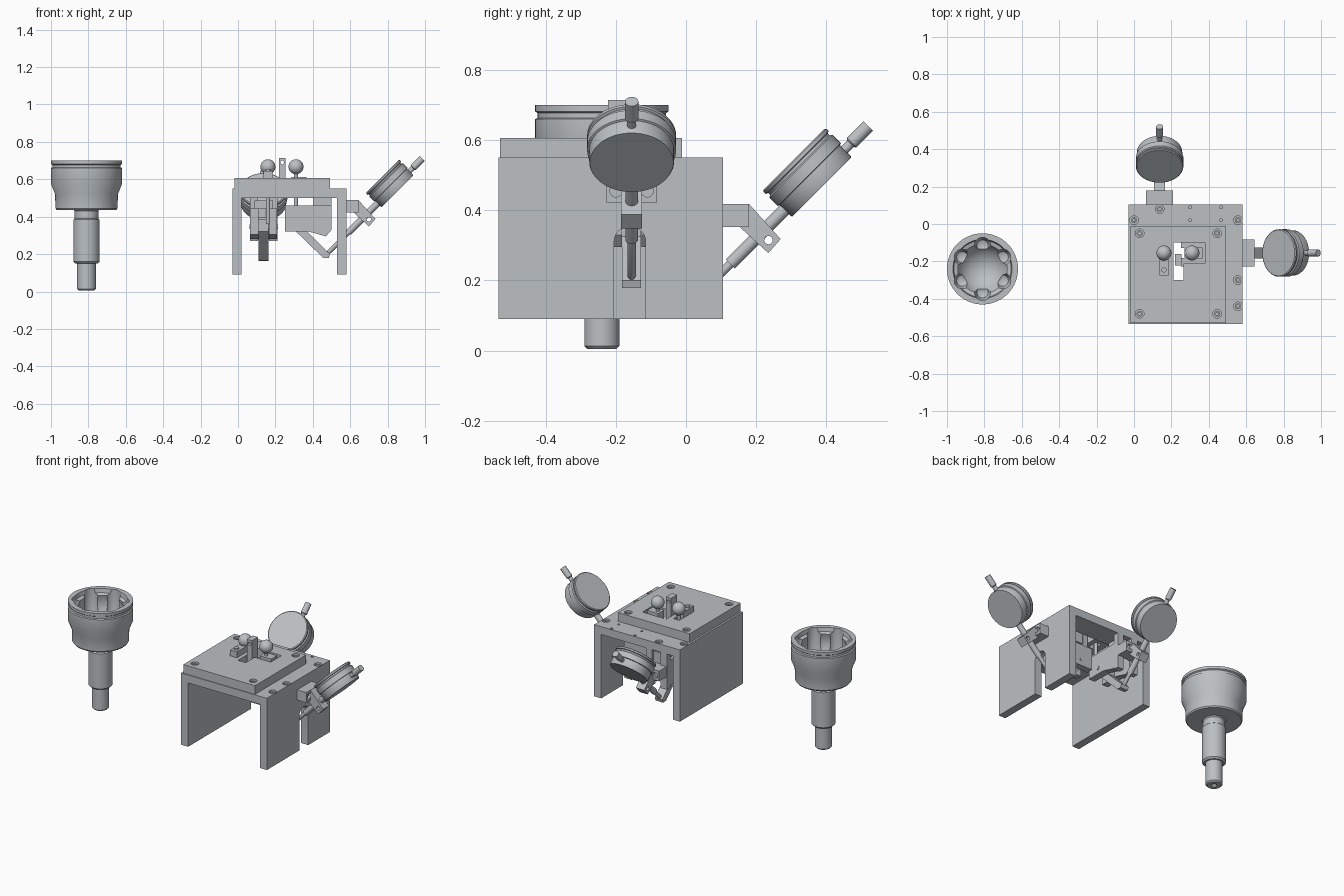
import bpy, bmesh
from math import radians, cos, sin, pi
from mathutils import Matrix, Vector

cube = bpy.data.objects.get("Cube")
if cube:
    bpy.data.objects.remove(cube, do_unlink=True)

steel = bpy.data.materials.new("steel_grey")
steel.use_nodes = True
steel.diffuse_color = (0.5, 0.53, 0.55, 1)
steel.node_tree.nodes["Principled BSDF"].inputs["Base Color"].default_value = steel.diffuse_color
I = Matrix.Identity(4)


def T(x, y, z):
    return Matrix.Translation((x, y, z))


def finish(name, bm, place=I, smooth=False):
    bmesh.ops.recalc_face_normals(bm, faces=bm.faces)
    me = bpy.data.meshes.new(name)
    bm.transform(place)
    bm.to_mesh(me)
    bm.free()
    me.materials.append(steel)
    ob = bpy.data.objects.new(name, me)
    bpy.context.collection.objects.link(ob)
    if smooth:
        smooth_shade(ob)
    return ob


def smooth_shade(ob):
    bpy.ops.object.select_all(action='DESELECT')
    ob.select_set(True)
    bpy.context.view_layer.objects.active = ob
    bpy.ops.object.shade_smooth_by_angle(angle=radians(30))


def prism(name, outline, half, place=I):
    """Extrude an outline in the local xz plane symmetrically along y."""
    bm = bmesh.new()
    face = bm.faces.new([bm.verts.new((x, -half, z)) for x, z in outline])
    ext = bmesh.ops.extrude_face_region(bm, geom=[face])["geom"]
    bmesh.ops.translate(bm, verts=[v for v in ext if isinstance(v, bmesh.types.BMVert)],
                        vec=(0, 2 * half, 0))
    return finish(name, bm, place)


def box(name, x0, x1, y0, y1, z0, z1, place=I):
    mid = (y0 + y1) / 2
    return prism(name, [(x0, z0), (x1, z0), (x1, z1), (x0, z1)], (y1 - y0) / 2, place @ T(0, mid, 0))


def lathe(name, profile, place=I, sides=48):
    """Revolve (radius, height) points round the local z axis."""
    bm = bmesh.new()
    vs = [bm.verts.new((r, 0, z)) for r, z in profile]
    es = [bm.edges.new(p) for p in zip(vs, vs[1:])]
    bmesh.ops.spin(bm, geom=vs + es, cent=(0, 0, 0), axis=(0, 0, 1), angle=2 * pi,
                   steps=sides, use_duplicate=False)
    bmesh.ops.remove_doubles(bm, verts=bm.verts, dist=1e-5)
    return finish(name, bm, place, True)


def cylinder(name, r, z0, z1, place=I, sides=24):
    return lathe(name, [(0, z0), (r, z0), (r, z1), (0, z1)], place, sides)


def cut(ob, cutters):
    for c in cutters:
        m = ob.modifiers.new("cut", 'BOOLEAN')
        m.operation, m.object, m.solver = 'DIFFERENCE', c, 'EXACT'
    bpy.context.view_layer.update()
    me = bpy.data.meshes.new_from_object(ob.evaluated_get(bpy.context.evaluated_depsgraph_get()))
    ob.modifiers.clear()
    ob.data = me
    for c in cutters:
        bpy.data.objects.remove(c, do_unlink=True)
    smooth_shade(ob)


def ball(name, r, place):
    bm = bmesh.new()
    bmesh.ops.create_uvsphere(bm, u_segments=32, v_segments=16, radius=r)
    return finish(name, bm, place, True)


# Joint housing: stepped shaft, flared cup, hollow bowl with six ball tracks
outer = [(0, 0.03), (0.018, 0.005), (0.042, 0.005), (0.05, 0.013), (0.05, 0.15), (0.06, 0.15),
         (0.07, 0.16), (0.07, 0.385), (0.063, 0.39), (0.063, 0.43), (0.07, 0.437), (0.16, 0.437),
         (0.166, 0.445), (0.168, 0.52), (0.19, 0.575), (0.19, 0.66), (0.183, 0.664), (0.183, 0.677),
         (0.19, 0.682), (0.19, 0.7), (0.158, 0.7), (0.153, 0.675)]
bowl = [(0.14 * cos(radians(a)), 0.62 + 0.14 * sin(radians(a))) for a in range(20, -91, -10)]
cup_place = T(-0.81, -0.24, 0)
cup = lathe("joint_housing", outer + bowl, cup_place, 64)
tracks = []
for k in range(6):
    a = radians(60 * k + 30)
    tracks.append(lathe("track_cutter", [(0, 0.52), (0.03, 0.535), (0.043, 0.57), (0.043, 0.72), (0, 0.72)],
                        cup_place @ T(0.125 * cos(a), 0.125 * sin(a), 0), 24))
cut(cup, tracks)

# Bench: two legs and a table top, with a slotted right leg
box("left_leg", -0.03, 0.02, -0.535, 0.105, 0.09, 0.5)
leg = box("slotted_leg", 0.53, 0.58, -0.535, 0.105, 0.09, 0.5)
slot = [(-0.045, 0.05)] + [(-0.045 * cos(radians(a)), 0.31 + 0.045 * sin(radians(a)))
                           for a in range(0, 181, 15)] + [(0.045, 0.05)]
cut(leg, [prism("slot_cutter", slot, 0.1, T(0.55, -0.16, 0) @ Matrix.Rotation(pi / 2, 4, 'Z'))])
table = box("table_top", -0.03, 0.58, -0.535, 0.105, 0.5, 0.551)
plate = box("upper_plate", -0.018, 0.492, -0.53, -0.012, 0.551, 0.607)

# Counterbored screws and small dowel holes
table_screws = [(0, 0.02), (0.137, 0.08), (0.555, 0.02), (0.555, -0.3), (0.555, -0.44)]
plate_screws = [(x, y) for x in (0.03, 0.445) for y in (-0.05, -0.48)]
dowels = [(x, y) for x in (0.3, 0.465) for y in (0.02, 0.09)]


def bores(points, top, r):
    return [cylinder("bore_cutter", r, top - 0.035, top + 0.02, T(x, y, 0)) for x, y in points]


cut(table, bores(table_screws, 0.551, 0.023) + bores(dowels, 0.551, 0.008)
    + [box("window_cutter", 0.1, 0.42, -0.36, -0.04, 0.4, 0.6)])
cut(plate, bores(plate_screws, 0.607, 0.023)
    + [box("finger_slot_cutter", 0.21, 0.38, -0.21, -0.1, 0.5, 0.7),
       box("cross_slot_cutter", 0.21, 0.265, -0.3, -0.15, 0.5, 0.7),
       box("holder_slot_cutter", 0.14, 0.18, -0.2, -0.13, 0.5, 0.7)])
for points, top in ((table_screws, 0.551), (plate_screws, 0.607)):
    for x, y in points:
        lathe("cap_screw", [(0, -0.035), (0.016, -0.035), (0.016, -0.008), (0.008, -0.008),
                            (0.008, -0.025), (0, -0.025)], T(x, y, top), 18)

# Ball-tipped feelers standing through the plate
for x in (0.16, 0.31):
    ball("feeler_ball", 0.04, T(x, -0.155, 0.667))
    cylinder("feeler_rod", 0.011, 0.36, 0.65, T(x, -0.155, 0))
box("feeler_base", 0.285, 0.365, -0.185, -0.125, 0.5, 0.612)
box("ball_holder", 0.137, 0.185, -0.275, -0.17, 0.6, 0.645)
cylinder("holder_screw", 0.014, 0.64, 0.655, T(0.16, -0.245, 0))
post = box("slotted_post", 0.218, 0.255, -0.222, -0.16, 0.5, 0.715)
sideways = Matrix.Rotation(pi / 2, 4, 'X')
cut(post, [cylinder("hole_cutter", 0.01, -0.2, 0.2, T(0.237, -0.19, 0.69) @ sideways, 16)])


def gauge_unit(side, place, stem_end):
    """Mount, clamp, dial and plunger; local x points outwards."""
    mount = box(side + "_mount_block", 0.095, 0.18, -0.072, 0.072, 0.352, 0.418, place)
    cut(mount, [cylinder("bore_cutter", 0.017, 0.165, 0.2,
                         place @ T(0, s, 0.385) @ Matrix.Rotation(pi / 2, 4, 'Y')) for s in (-0.045, 0.045)])
    clamp = prism(side + "_clamp", [(0.15, 0.418), (0.18, 0.418), (0.27, 0.318), (0.235, 0.278), (0.15, 0.355)],
                  0.03, place)
    cut(clamp, [cylinder("hole_cutter", 0.012, -0.1, 0.1, place @ T(0.235, 0, 0.315) @ sideways, 16)])
    dial = place @ T(0.3475, 0, 0.506) @ Matrix.Rotation(radians(-45), 4, 'Y')
    lathe(side + "_dial", [(0, -0.056), (0.119, -0.056), (0.121, -0.052), (0.121, -0.008), (0.127, -0.006),
                           (0.127, 0.028), (0.12, 0.032), (0.12, 0.04), (0.127, 0.043),
                           (0.127, 0.052), (0.122, 0.056), (0, 0.056)], dial, 64)
    axis = dial @ T(0, 0, -0.027) @ Matrix.Rotation(pi / 2, 4, 'Y')
    lathe(side + "_stem", [(0, stem_end), (0.008, stem_end + 0.01), (0.012, stem_end + 0.02), (0.012, -0.34),
                           (0.018, -0.34), (0.018, -0.1), (0, -0.1)], axis, 24)
    lathe(side + "_stud", [(0, 0.1), (0.013, 0.1), (0.013, 0.145), (0.019, 0.15), (0.019, 0.217), (0, 0.217)],
          axis, 24)


def lever_unit(side, place):
    """Hanging bracket with two cheeks and a slanted lever between them."""
    cheek = [(0.25, 0.46), (0.5, 0.46), (0.5, 0.33), (0.47, 0.295), (0.38, 0.32), (0.25, 0.32)]
    for s in (-0.05, 0.05):
        prism(side + "_bracket_cheek", cheek, 0.022, place @ T(0, s, 0))
    box(side + "_bracket_bridge", 0.27, 0.5, -0.03, 0.03, 0.41, 0.46, place)
    box(side + "_bracket_spacer", 0.4, 0.5, -0.05, 0.05, 0.46, 0.502, place)
    prism(side + "_lever", [(0.295, 0.4), (0.295, 0.335), (0.455, 0.18), (0.485, 0.178), (0.492, 0.2),
                            (0.365, 0.325), (0.365, 0.4)], 0.027, place)
    cylinder(side + "_pivot_pin", 0.012, -0.076, 0.076, place @ T(0.33, 0, 0.36) @ sideways, 16)


# Two matching gauge sets, one facing right and one facing back
turn = Matrix.Rotation(pi / 2, 4, 'Z')
gauge_unit("right", T(0.465, -0.155, 0.07), -0.505)
gauge_unit("back", T(0.137, 0, 0) @ turn, -0.455)
lever_unit("right", T(0, -0.155, 0))
lever_unit("back", T(0.137, -0.41, -0.015) @ turn)
# Flange that carries the back mount
for x in (0.085, 0.189):
    box("back_flange", x - 0.022, x + 0.022, 0.07, 0.105, 0.27, 0.502)
